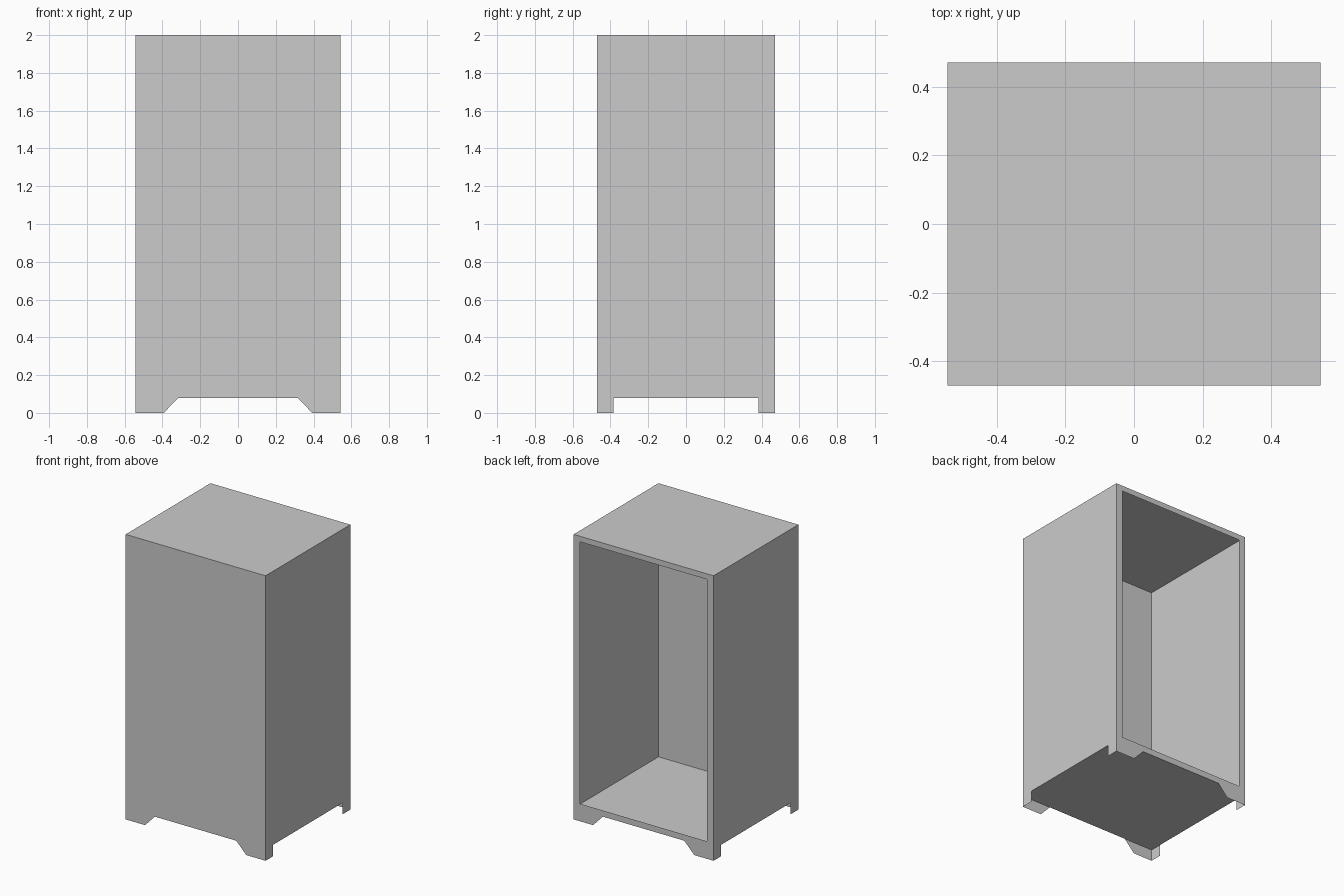
import bpy
import bmesh

cube = bpy.data.objects.get("Cube")
if cube:
    bpy.data.objects.remove(cube, do_unlink=True)

# Overall half sizes and heights
HX, HY, TOP, BASE = 0.543, 0.47, 2.0, 0.08
# Opening in the back frame
OPEN_X, OPEN_LOW, OPEN_HIGH = 0.492, 0.123, 1.961

grey = bpy.data.materials.new("plain_grey")
grey.use_nodes = True
colour = (0.6, 0.6, 0.6, 1)
grey.diffuse_color = colour
grey.node_tree.nodes["Principled BSDF"].inputs["Base Color"].default_value = colour


def sheet(name, outline, place, normal, hole=None):
    """Flat panel from a 2D outline, with an optional hole."""
    bm = bmesh.new()
    for loop in filter(None, (outline, hole)):
        verts = [bm.verts.new(place(u, v)) for u, v in loop]
        for a, b in zip(verts, verts[1:] + verts[:1]):
            bm.edges.new((a, b))
    bmesh.ops.triangle_fill(bm, edges=bm.edges[:], use_beauty=True)
    bm.normal_update()
    for face in bm.faces:
        if face.normal.dot(normal) < 0:
            face.normal_flip()
    bmesh.ops.dissolve_limit(bm, angle_limit=0.01, verts=bm.verts[:], edges=bm.edges[:])
    mesh = bpy.data.meshes.new(name)
    bm.to_mesh(mesh)
    bm.free()
    mesh.materials.append(grey)
    obj = bpy.data.objects.new(name, mesh)
    bpy.context.collection.objects.link(obj)


def rect(u, low, high):
    return [(-u, low), (u, low), (u, high), (-u, high)]


def footed(half, foot, arch):
    """Upright panel with a cut-out between two feet."""
    right = [(arch, BASE), (foot, 0), (half, 0), (half, TOP)]
    return right + [(-u, v) for u, v in reversed(right)]


# Front panel and open back frame, both with sloped feet
front_outline = footed(HX, 0.393, 0.316)
sheet("front_panel", front_outline, lambda u, v: (u, -HY, v), (0, -1, 0))
sheet("back_frame", front_outline, lambda u, v: (u, HY, v), (0, 1, 0),
      hole=rect(OPEN_X, OPEN_LOW, OPEN_HIGH))

# Side panels with straight feet
for side, label in ((1, "left"), (-1, "right")):
    sheet(label + "_side_panel", footed(HY, 0.385, 0.385),
          lambda u, v: (side * HX, u, v), (side, 0, 0))

# Top and floor of the hollow shell
sheet("top_panel", rect(HX, -HY, HY), lambda u, v: (u, v, TOP), (0, 0, 1))
sheet("floor_panel", rect(HX, -HY, HY), lambda u, v: (u, v, BASE), (0, 0, -1))
